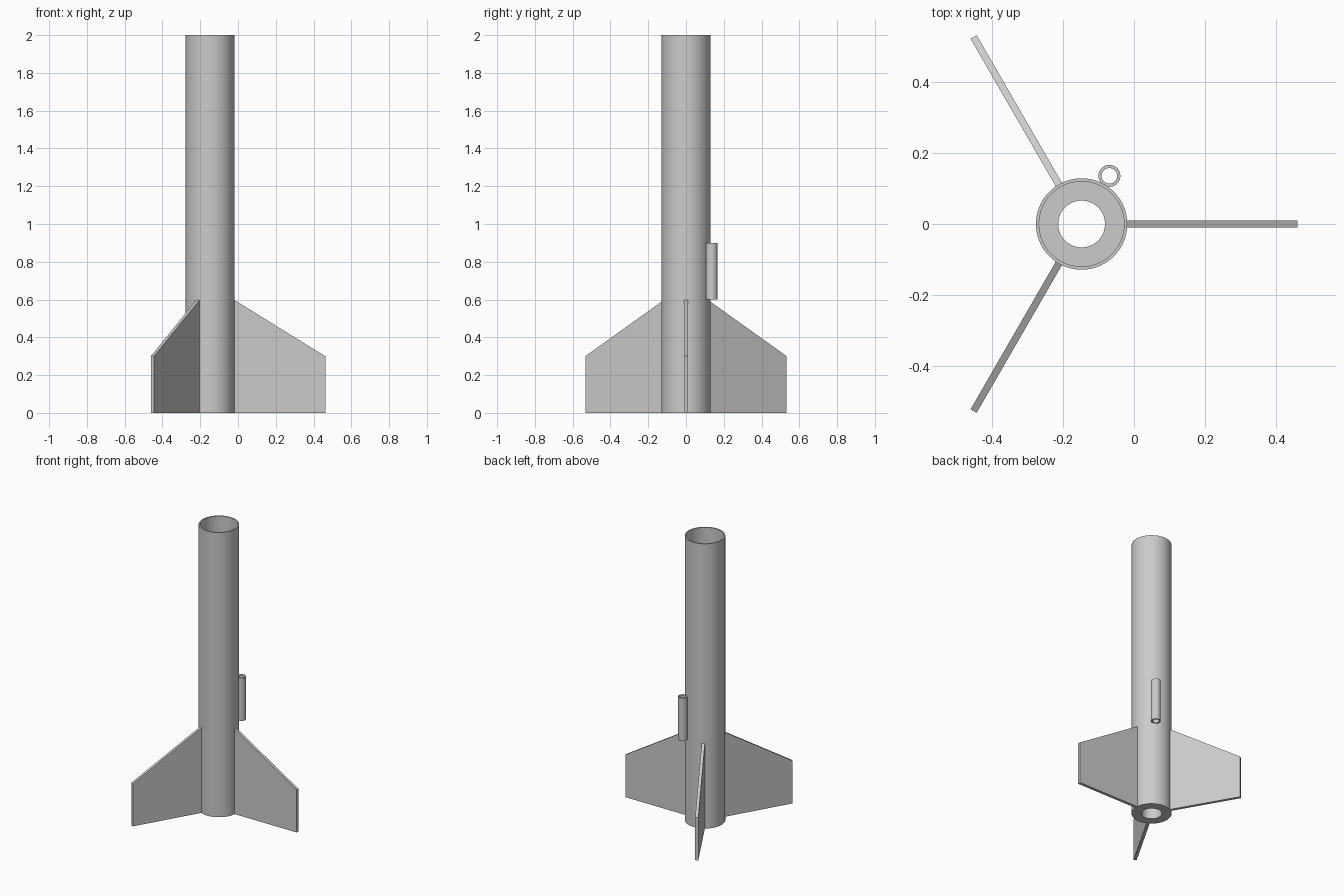
import bpy
import math
from mathutils import Matrix

cube = bpy.data.objects.get("Cube")
if cube:
    bpy.data.objects.remove(cube, do_unlink=True)

AXIS_X = -0.148
BODY_R = 0.129
SEGMENTS = 96

grey = bpy.data.materials.new("plain grey")
grey.use_nodes = True
colour = (0.6, 0.6, 0.6, 1)
grey.diffuse_color = colour
grey.node_tree.nodes["Principled BSDF"].inputs["Base Color"].default_value = colour


def add_mesh(name, verts, faces):
    mesh = bpy.data.meshes.new(name)
    mesh.from_pydata(verts, [], faces)
    mesh.materials.append(grey)
    obj = bpy.data.objects.new(name, mesh)
    bpy.context.collection.objects.link(obj)
    return obj


def tube(name, centre, profile, segments):
    """Spin a closed (radius, height) profile around a vertical axis."""
    n = len(profile)
    verts, faces = [], []
    for i in range(segments):
        a = 2 * math.pi * i / segments
        verts += [(r * math.cos(a), r * math.sin(a), z) for r, z in profile]
        j = (i + 1) % segments
        for k in range(n):
            m = (k + 1) % n
            faces.append((i * n + k, j * n + k, j * n + m, i * n + m))
    obj = add_mesh(name, verts, faces)
    obj.location = (*centre, 0)
    bpy.ops.object.select_all(action='DESELECT')
    obj.select_set(True)
    bpy.context.view_layer.objects.active = obj
    bpy.ops.object.shade_smooth_by_angle(angle=math.radians(30))
    return obj


def fin(name, angle):
    """Swept plate standing radially on the body."""
    outline = [(0.125, 0), (0.61, 0), (0.61, 0.3), (0.125, 0.6)]
    half = 0.01
    verts = [(r, y, z) for y in (-half, half) for r, z in outline]
    faces = [(0, 1, 2, 3), (7, 6, 5, 4)]
    faces += [(i, i + 4, (i + 1) % 4 + 4, (i + 1) % 4) for i in range(4)]
    obj = add_mesh(name, verts, faces)
    obj.matrix_world = Matrix.Translation((AXIS_X, 0, 0)) @ Matrix.Rotation(angle, 4, 'Z')


# Hollow body with a thicker motor mount inside its lower end
tube("body_tube", (AXIS_X, 0),
     [(0.066, 0), (BODY_R, 0), (BODY_R, 2), (0.12, 2), (0.12, 0.6), (0.066, 0.6)], SEGMENTS)

# Launch guide halfway between two fins
lug_angle = math.radians(60)
lug_reach = BODY_R + 0.028
tube("launch_lug",
     (AXIS_X + lug_reach * math.cos(lug_angle), lug_reach * math.sin(lug_angle)),
     [(0.022, 0.6), (0.031, 0.6), (0.031, 0.9), (0.022, 0.9)], 48)

# Three evenly spaced fins
for i, side in enumerate(("left", "back_right", "front_right")):
    fin(side + "_fin", math.radians(120 * i))
